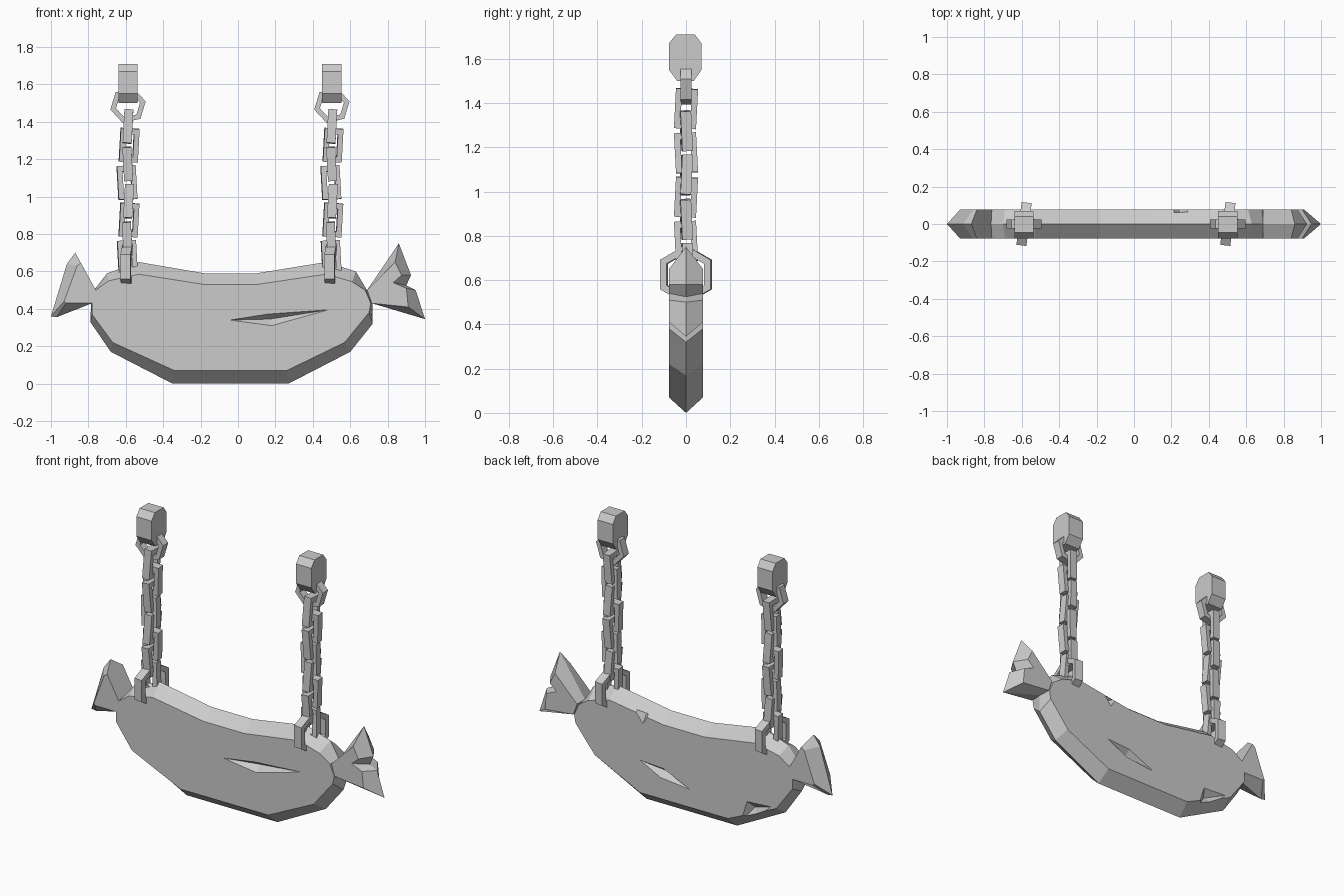
import bpy, bmesh, math
from mathutils import Matrix, Vector

cube = bpy.data.objects.get("Cube")
if cube:
    bpy.data.objects.remove(cube, do_unlink=True)

grey = bpy.data.materials.new("plain grey")
grey.use_nodes = True
grey.diffuse_color = (0.6, 0.6, 0.6, 1)
grey.node_tree.nodes["Principled BSDF"].inputs["Base Color"].default_value = (0.6, 0.6, 0.6, 1)


def finish(name, bm):
    bmesh.ops.recalc_face_normals(bm, faces=bm.faces)
    mesh = bpy.data.meshes.new(name)
    bm.to_mesh(mesh)
    bm.free()
    mesh.materials.append(grey)
    obj = bpy.data.objects.new(name, mesh)
    bpy.context.collection.objects.link(obj)
    return obj


def loop(bm, pts, y):
    return [bm.verts.new((x, y, z)) for x, z in pts]


def bridge(bm, a, b):
    n = len(a)
    for i in range(n):
        bm.faces.new((a[i], a[(i + 1) % n], b[(i + 1) % n], b[i]))


def slab(name, ridge, face, half=0.077):
    """Flat-sided body whose rim comes to a ridge in the middle."""
    bm = bmesh.new()
    mid = loop(bm, ridge, 0)
    for y in (-half, half):
        side = loop(bm, face, y)
        bridge(bm, mid, side)
        bm.faces.new(side)
    return finish(name, bm)


def ring(name, outer, inner, half, loc, rot):
    """Closed flat-sided link lying in the local XZ plane."""
    bm = bmesh.new()
    loops = [loop(bm, p, y) for p, y in
             ((outer, -half), (outer, half), (inner, half), (inner, -half))]
    for i in range(4):
        bridge(bm, loops[i], loops[(i + 1) % 4])
    obj = finish(name, bm)
    obj.location = loc
    obj.rotation_euler = [math.radians(a) for a in rot]
    return obj


def hexagon(r, turn):
    return [(r * math.cos(math.radians(turn + 60 * i)),
             r * math.sin(math.radians(turn + 60 * i))) for i in range(6)]


def rect(w, h):
    return [(-w, -h), (w, -h), (w, h), (-w, h)]


# Sagging body
body = slab(
    "body",
    [(-.35, 0), (.27, 0), (.60, .17), (.72, .32), (.72, .43), (.69, .50), (.63, .60),
     (.47, .65), (.10, .59), (-.18, .59), (-.53, .65), (-.70, .59), (-.77, .50),
     (-.785, .43), (-.79, .33), (-.68, .17)],
    [(-.34, .07), (.26, .07), (.57, .22), (.70, .38), (.71, .43), (.68, .50), (.61, .545),
     (.47, .585), (.10, .53), (-.18, .53), (-.53, .585), (-.69, .55), (-.76, .50),
     (-.78, .43), (-.78, .37), (-.67, .22)])

# Gashes cut in the body: ends, lips and the deepest point
gashes = {
    "front_gash": (-1, .04, [(-.045, .34), (.16, .372), (.485, .395), (.18, .31)], (.17, .345)),
    "back_gash": (1, .04, [(.26, .27), (.10, .26), (-.08, .18), (.12, .20)], (.10, .23)),
    "lower_nick": (1, .04, [(-.43, .08), (-.47, .21), (-.63, .22), (-.54, .13)], (-.50, .17)),
    "upper_nick": (1, .055, [(.20, .565), (.30, .575), (.24, .50)], (.25, .55)),
}
for name, (side, depth, rim, deep) in gashes.items():
    bm = bmesh.new()
    lips = loop(bm, rim, side * .0771)
    lid = loop(bm, rim, side * .12)
    tip = bm.verts.new((deep[0], side * (.077 - depth), deep[1]))
    bridge(bm, lips, lid)
    bm.faces.new(lid)
    for i in range(len(lips)):
        bm.faces.new((lips[i - 1], lips[i], tip))
    cutter = finish(name, bm)
    cutter.hide_render = True
    mod = body.modifiers.new(name, 'BOOLEAN')
    mod.object, mod.operation, mod.solver = cutter, 'DIFFERENCE', 'EXACT'
bpy.context.view_layer.update()
carved = bpy.data.meshes.new_from_object(
    body.evaluated_get(bpy.context.evaluated_depsgraph_get()))
body.modifiers.clear()
body.data = carved
for name in gashes:
    bpy.data.objects.remove(bpy.data.objects[name], do_unlink=True)

# Fanned ends, the left one with a torn notch
slab("right_tail",
     [(-.76, .50), (-.87, .70), (-.915, .64), (-1, .36), (-.97, .355), (-.78, .43)],
     [(-.76, .50), (-.84, .645), (-.86, .63), (-.93, .44), (-.92, .43), (-.78, .43)])
slab("left_tail",
     [(.69, .50), (.86, .75), (.925, .58), (.90, .525), (.95, .50), (1, .345), (.715, .43)],
     [(.69, .50), (.84, .65), (.875, .58), (.83, .54), (.90, .51), (.91, .41), (.715, .43)])

# Two hanging chains
for side, cx in (("right", -.588), ("left", .502)):
    # Wall block with chamfered corners
    bm = bmesh.new()
    profile = [(-.045, 1.71), (.04, 1.71), (.07, 1.67), (.07, 1.55),
               (.035, 1.50), (-.04, 1.50), (-.077, 1.55), (-.077, 1.67)]
    ends = [[bm.verts.new((cx + dx, y, z)) for y, z in profile] for dx in (-.052, .052)]
    bridge(bm, *ends)
    for end in ends:
        bm.faces.new(end)
    finish(side + "_mount_block", bm)

    ring(side + "_top_ring", hexagon(.097, 13), hexagon(.066, 13), .025,
         (cx, 0, 1.487), (0, 0, 0))

    # Links alternate by a quarter turn, each slightly askew
    for i in range(8):
        tilt = 3 if i % 4 < 2 else -3
        ring(f"{side}_link_{i + 1}", rect(.05, .09), rect(.022, .06), .024,
             (cx + .006 * math.sin(i * 1.7), 0, 1.375 - i * .1),
             (tilt, tilt, 90 if i % 2 == 0 else 4))

    # Ring piercing the top of the body
    ring(side + "_bottom_ring", hexagon(.133, 30), hexagon(.098, 30), .027,
         (cx, 0, .625), (0, 0, 83))
